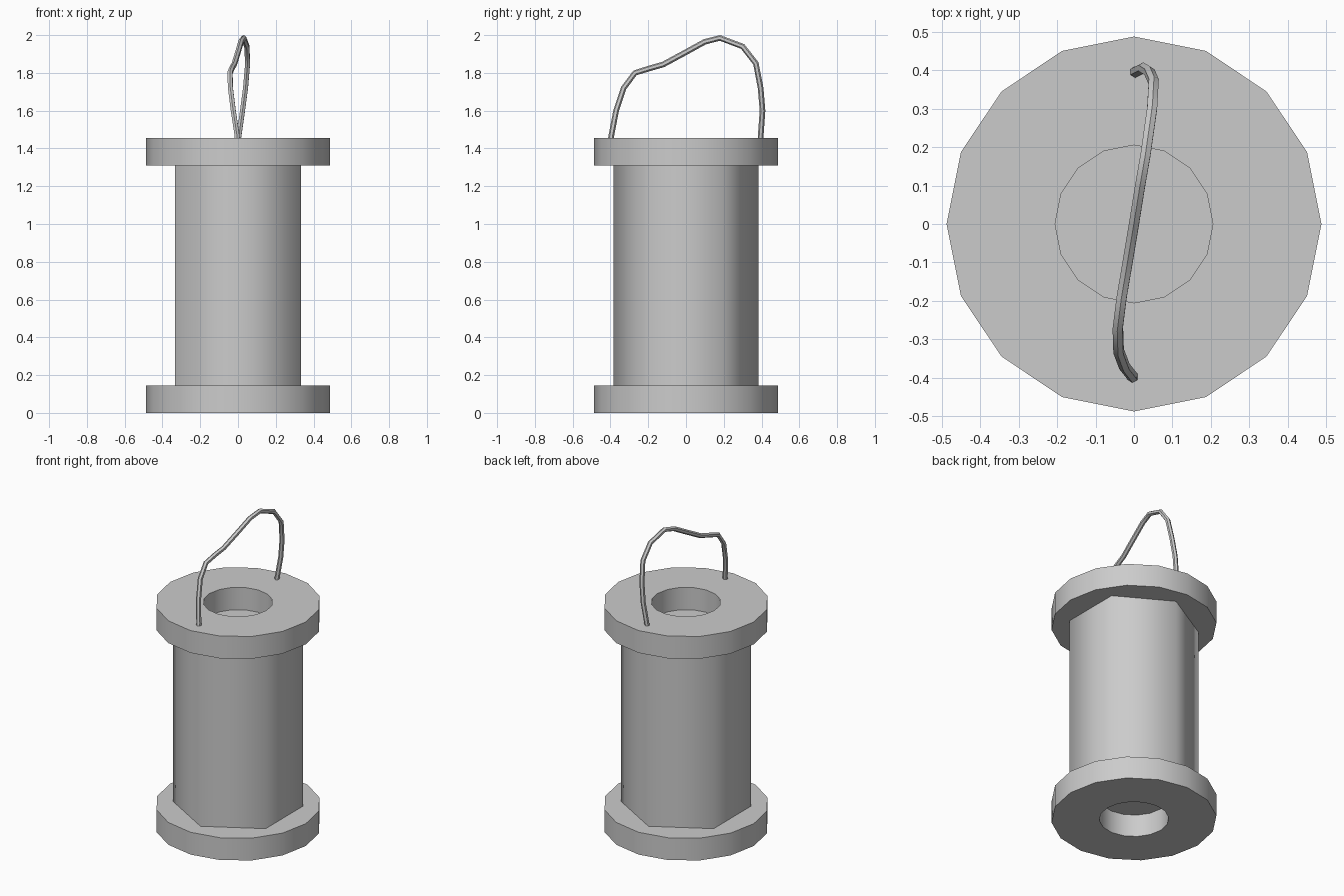
import bpy
import bmesh
from math import cos, sin, tau, radians

old = bpy.data.objects.get("Cube")
if old:
    bpy.data.objects.remove(old, do_unlink=True)

# One plain grey for the whole model
grey = bpy.data.materials.new("plain_grey")
grey.use_nodes = True
grey.diffuse_color = (0.6, 0.6, 0.6, 1)
grey.node_tree.nodes["Principled BSDF"].inputs["Base Color"].default_value = (0.6, 0.6, 0.6, 1)


def finish(obj, angle):
    bpy.ops.object.select_all(action="DESELECT")
    obj.select_set(True)
    bpy.context.view_layer.objects.active = obj
    bpy.ops.object.shade_smooth_by_angle(angle=radians(angle))


def add_mesh(name, bm, angle):
    bmesh.ops.recalc_face_normals(bm, faces=bm.faces)
    mesh = bpy.data.meshes.new(name)
    bm.to_mesh(mesh)
    bm.free()
    mesh.materials.append(grey)
    obj = bpy.data.objects.new(name, mesh)
    bpy.context.collection.objects.link(obj)
    finish(obj, angle)


def ring(name, outer, inner, z0, z1, sides=16):
    """Flat washer with a straight hole."""
    bm = bmesh.new()
    profile = [(outer, z0), (outer, z1), (inner, z1), (inner, z0)]
    loops = [[bm.verts.new((r * cos(tau * i / sides), r * sin(tau * i / sides), z))
              for i in range(sides)] for r, z in profile]
    for a, b in zip(loops, loops[1:] + loops[:1]):
        for i in range(sides):
            j = (i + 1) % sides
            bm.faces.new((a[i], a[j], b[j], b[i]))
    add_mesh(name, bm, 30)


def prism(name, radius, z0, z1, sides):
    """Closed prism with a corner pointing to the front."""
    bm = bmesh.new()
    ends = [[bm.verts.new((radius * sin(tau * i / sides), -radius * cos(tau * i / sides), z))
             for i in range(sides)] for z in (z0, z1)]
    for loop in ends:
        bm.faces.new(loop)
    for i in range(sides):
        j = (i + 1) % sides
        bm.faces.new((ends[0][i], ends[0][j], ends[1][j], ends[1][i]))
    add_mesh(name, bm, 65)


# Spool: two flanges and a six-sided core that closes their holes
ring("bottom_flange", 0.487, 0.205, 0, 0.145)
ring("top_flange", 0.487, 0.205, 1.31, 1.455)
prism("core", 0.385, 0.145, 1.31, 6)

# Bent wire handle
path = [(0, -0.405, 1.4), (-0.005, -0.395, 1.47), (-0.025, -0.37, 1.6),
        (-0.04, -0.33, 1.72), (-0.042, -0.27, 1.8), (-0.032, -0.19, 1.825),
        (-0.02, -0.12, 1.845), (0, 0, 1.91), (0.016, 0.1, 1.965),
        (0.03, 0.18, 1.985), (0.047, 0.3, 1.94), (0.051, 0.37, 1.85),
        (0.04, 0.395, 1.72), (0.024, 0.405, 1.6), (0.004, 0.395, 1.46),
        (0, 0.395, 1.4)]
curve = bpy.data.curves.new("wire_handle", "CURVE")
curve.dimensions = "3D"
curve.bevel_depth = 0.015
curve.bevel_resolution = 1
curve.use_fill_caps = True
spline = curve.splines.new("POLY")
spline.points.add(len(path) - 1)
for point, co in zip(spline.points, path):
    point.co = (*co, 1)
curve.materials.append(grey)
handle = bpy.data.objects.new("wire_handle", curve)
bpy.context.collection.objects.link(handle)
bpy.ops.object.select_all(action="DESELECT")
handle.select_set(True)
bpy.context.view_layer.objects.active = handle
bpy.ops.object.convert(target="MESH")
finish(bpy.context.view_layer.objects.active, 50)
